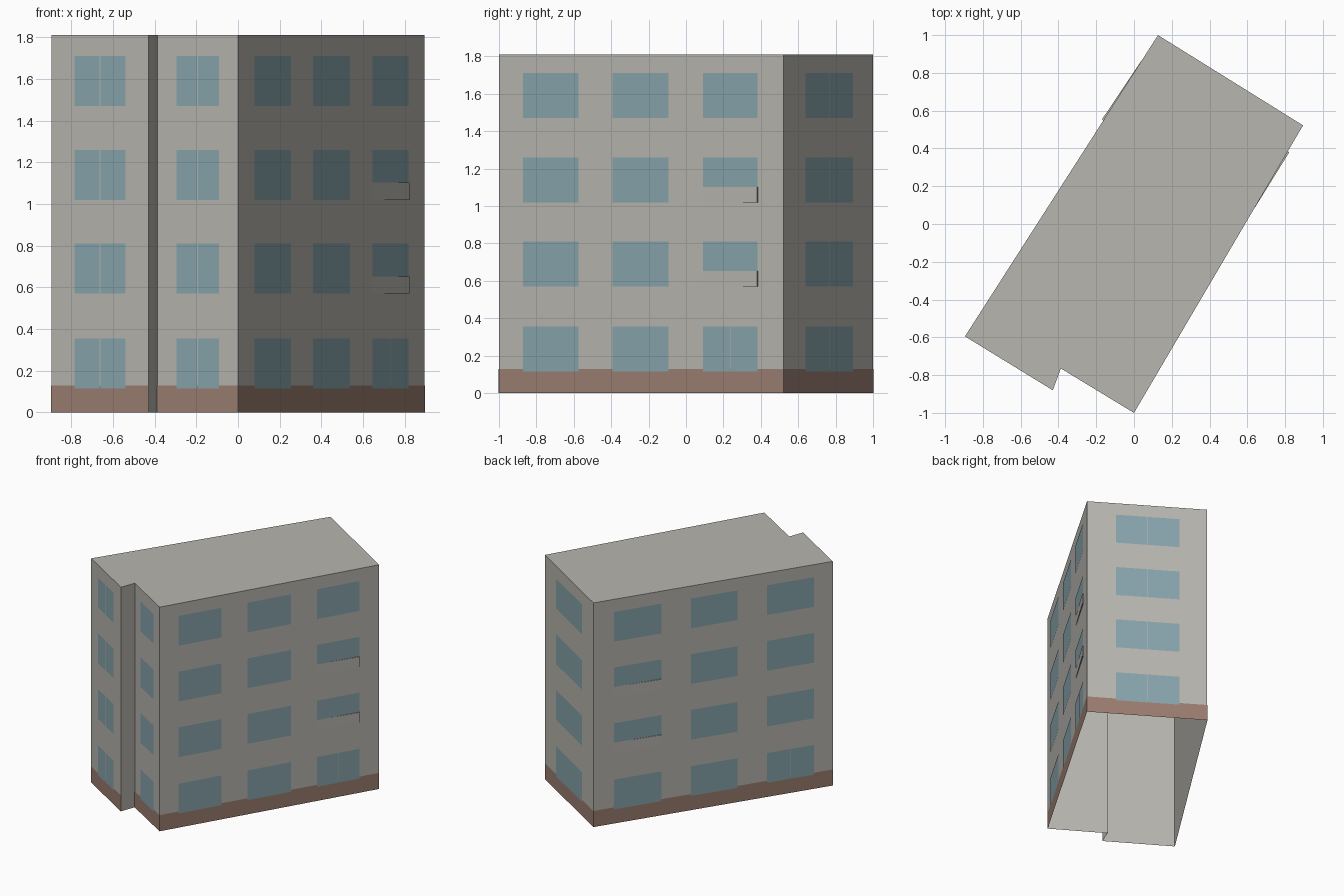
import bpy
import bmesh
from mathutils import Vector

cube = bpy.data.objects.get("Cube")
if cube:
    bpy.data.objects.remove(cube)

HEIGHT = 1.81
PLINTH_TOP = 0.13
FLOORS = [0.115, 0.57, 1.02, 1.47]
WINDOW_H = 0.24
PARAPET_H = 0.083
GAP = 0.003


def srgb(*rgb):
    return [((c / 255 + 0.055) / 1.055) ** 2.4 for c in rgb] + [1.0]


def material(name, colour):
    mat = bpy.data.materials.new(name)
    mat.use_nodes = True
    mat.diffuse_color = colour
    mat.node_tree.nodes["Principled BSDF"].inputs["Base Color"].default_value = colour
    return mat


concrete = material("warm grey concrete", srgb(184, 182, 175))
glass = material("blue grey glass", srgb(136, 165, 173))
brick = material("brown plinth", srgb(155, 126, 112))

# Footprint corners, counter-clockwise seen from above
front_left = Vector((-0.895, -0.595))
step_outer = Vector((-0.43, -0.88))
step_inner = Vector((-0.387, -0.765))
front_right = Vector((0.0, -1.0))
back_right = Vector((0.895, 0.522))
back_left = Vector((0.127, 1.0))
footprint = [front_left, step_outer, step_inner, front_right, back_right, back_left]


def make_object(name, bm, mat):
    mesh = bpy.data.meshes.new(name)
    bm.to_mesh(mesh)
    bm.free()
    mesh.materials.append(mat)
    obj = bpy.data.objects.new(name, mesh)
    bpy.context.collection.objects.link(obj)
    return obj


def on_wall(wall, t, z, out):
    """Point at fraction t along a wall, at height z, pushed outward."""
    a, b = wall
    along = (b - a).normalized()
    p = a.lerp(b, t) + Vector((along.y, -along.x)) * out
    return Vector((p.x, p.y, z))


def add_panel(bm, wall, t0, t1, z0, z1, out):
    corners = [(t0, z0), (t1, z0), (t1, z1), (t0, z1)]
    bm.faces.new([bm.verts.new(on_wall(wall, t, z, out)) for t, z in corners])


def add_window(bm, wall, t0, t1, z0, z1, split):
    """One pane, or two panes with a slim gap between them."""
    if not split:
        add_panel(bm, wall, t0, t1, z0, z1, GAP)
        return
    mid = (t0 + t1) / 2
    half = GAP / (wall[1] - wall[0]).length
    add_panel(bm, wall, t0, mid - half, z0, z1, GAP)
    add_panel(bm, wall, mid + half, t1, z0, z1, GAP)


# Building shell: walls and flat roof, open underneath
bm = bmesh.new()
low = [bm.verts.new((p.x, p.y, 0)) for p in footprint]
high = [bm.verts.new((p.x, p.y, HEIGHT)) for p in footprint]
for i in range(len(footprint)):
    j = (i + 1) % len(footprint)
    bm.faces.new((low[i], low[j], high[j], high[i]))
bm.faces.new(high)
make_object("building_shell", bm, concrete)

walls = {
    "front_left": (front_left, step_outer),
    "front_right": (step_inner, front_right),
    "right": (front_right, back_right),
    "back": (back_right, back_left),
    "left": (back_left, front_left),
}

# Plinth band on every wall but the step
bm = bmesh.new()
for wall in walls.values():
    add_panel(bm, wall, 0, 1, 0, PLINTH_TOP, GAP / 2)
make_object("plinth", bm, brick)

# Split windows on the short walls
for side in ("front_left", "front_right", "back"):
    bm = bmesh.new()
    for z in FLOORS:
        add_window(bm, walls[side], 0.24, 0.768, z, z + WINDOW_H, True)
    make_object(side + "_windows", bm, glass)

# Long walls: three columns, one of them with parapets on the middle floors
columns = {
    "right": [(0.085, 0.28), (0.40, 0.597), (0.717, 0.91)],
    "left": [(0.086, 0.283), (0.406, 0.602), (0.724, 0.92)],
}
parapet_column = {"right": 2, "left": 0}
for side, spans in columns.items():
    bm = bmesh.new()
    for col, (t0, t1) in enumerate(spans):
        for floor, z in enumerate(FLOORS):
            short = col == parapet_column[side] and floor in (1, 2)
            bottom = z + PARAPET_H if short else z
            add_window(bm, walls[side], t0, t1, bottom, z + WINDOW_H,
                       floor == 0 and col == 2)
    make_object(side + "_windows", bm, glass)

# Parapets: slim wedges that lean outward at one end
for side, col in parapet_column.items():
    t0, t1 = columns[side][col]
    bm = bmesh.new()
    for z in FLOORS[1:3]:
        rings = []
        for height in (z, z + PARAPET_H):
            plan = [(t0, 0), (t0, GAP / 3), (t1, GAP * 3), (t1, 0)]
            rings.append([bm.verts.new(on_wall(walls[side], t, height, d))
                          for t, d in plan])
        bottom, top = rings
        for i in range(3):
            bm.faces.new((bottom[i], bottom[i + 1], top[i + 1], top[i]))
        bm.faces.new(bottom[::-1])
        bm.faces.new(top)
    bmesh.ops.recalc_face_normals(bm, faces=bm.faces)
    make_object(side + "_parapets", bm, concrete)
